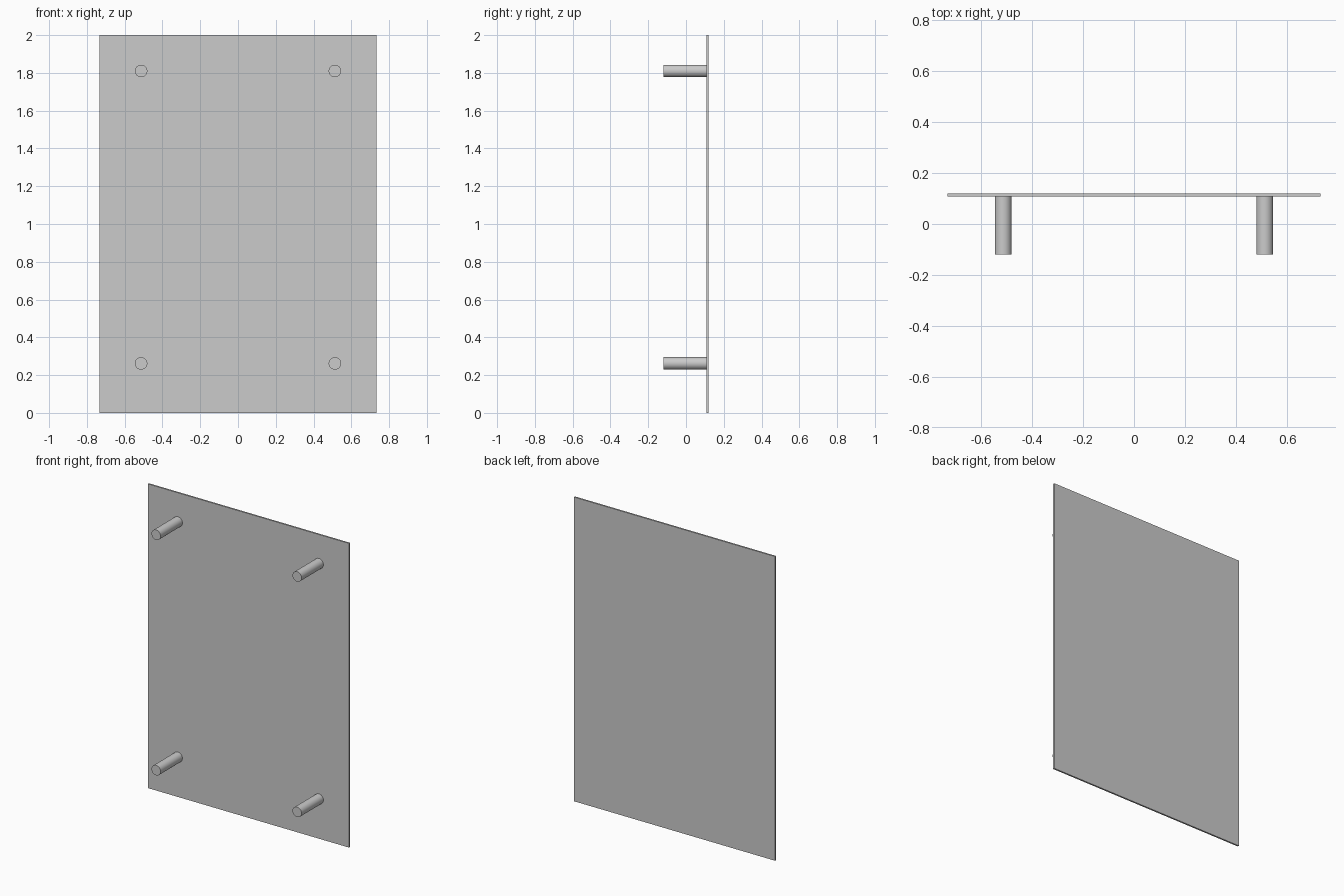
import bpy
import math

if "Cube" in bpy.data.objects:
    bpy.data.objects.remove(bpy.data.objects["Cube"])

HALF_DEPTH = 0.119
PANEL_FRONT = 0.108

# Thin upright panel at the back
bpy.ops.mesh.primitive_cube_add(size=1, location=(0, (HALF_DEPTH + PANEL_FRONT) / 2, 1.0))
panel = bpy.context.object
panel.name = "panel"
panel.scale = (1.464, HALF_DEPTH - PANEL_FRONT, 2.0)
bpy.ops.object.transform_apply(location=False, rotation=False, scale=True)


def add_peg(name, x, z):
    """Round standoff peg reaching forward from the panel."""
    bpy.ops.mesh.primitive_cylinder_add(
        vertices=48, radius=0.033, depth=HALF_DEPTH + PANEL_FRONT,
        location=(x, (PANEL_FRONT - HALF_DEPTH) / 2, z),
        rotation=(math.pi / 2, 0, 0))
    bpy.context.object.name = name
    bpy.ops.object.shade_smooth_by_angle(angle=math.radians(30))


# Four pegs near the corners
for side, x in (("left", -0.513), ("right", 0.513)):
    for level, z in (("lower", 0.262), ("upper", 1.81)):
        add_peg(f"{level}_{side}_peg", x, z)
